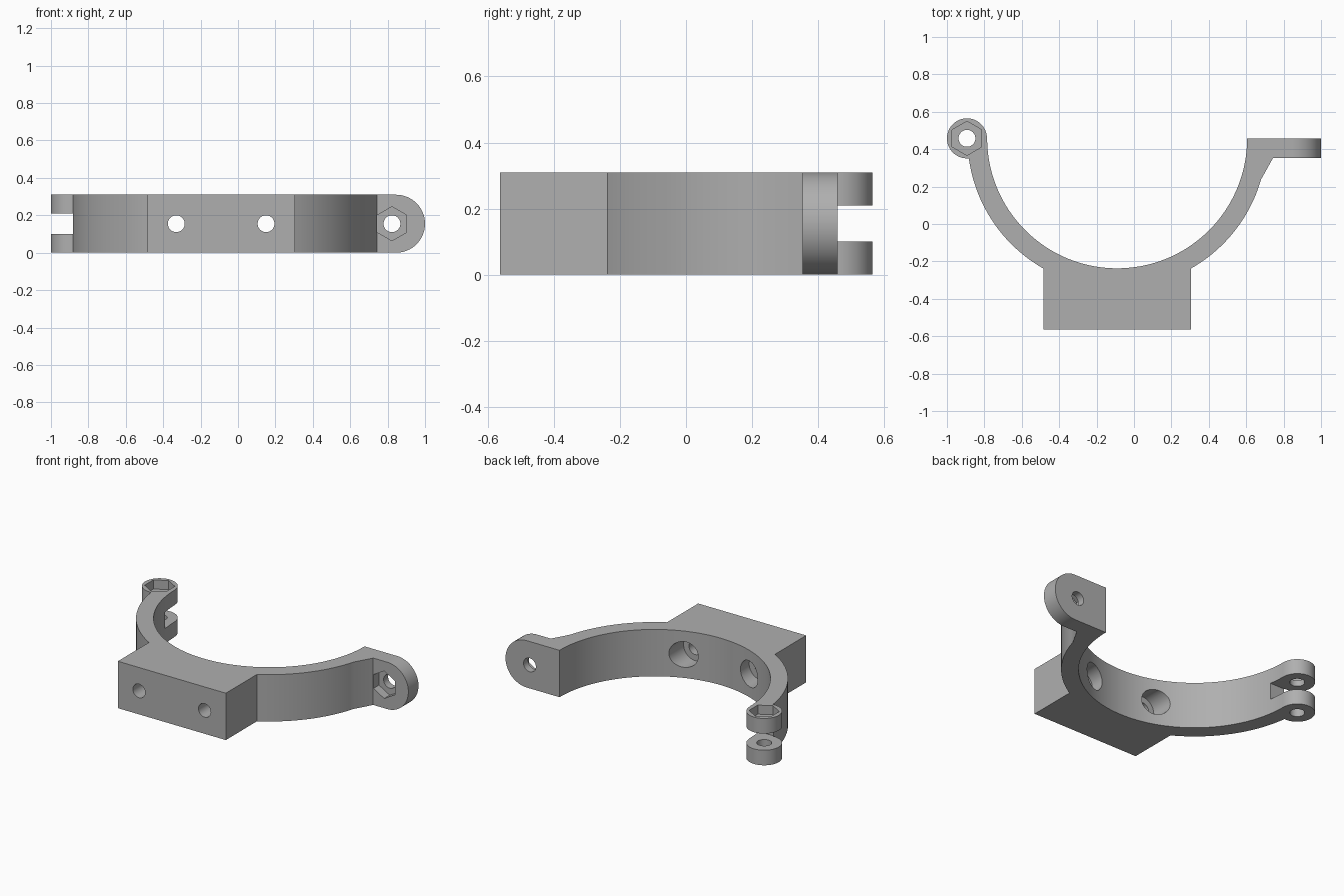
import bpy, bmesh
from math import sin, cos, pi, radians
from mathutils import Vector, Matrix

cube = bpy.data.objects.get("Cube")
if cube:
    bpy.data.objects.remove(cube, do_unlink=True)

grey = bpy.data.materials.new("plain grey")
grey.use_nodes = True
colour = (0.43, 0.43, 0.43, 1)
grey.diffuse_color = colour
grey.node_tree.nodes["Principled BSDF"].inputs["Base Color"].default_value = colour

H = 0.31            # strap height
MID = H / 2
CX, CY = -0.09, 0.458   # centre of the strap arc
R_IN, R_OUT = 0.695, 0.80
TAB_Y = 0.352       # front face of the bolt tab
PIN = Vector((-0.893, CY, 0))
UP = Matrix.Identity(3)
# local x, y, z become world x, z, -y
FORWARD = Matrix(((1, 0, 0), (0, 0, -1), (0, 1, 0)))


def prism(name, points, depth, origin=(0, 0, 0), turn=UP):
    """Extrude a flat outline along its local z."""
    bm = bmesh.new()
    face = bm.faces.new([bm.verts.new((x, y, 0)) for x, y in points])
    new = bmesh.ops.extrude_face_region(bm, geom=[face])["geom"]
    bmesh.ops.translate(bm, vec=(0, 0, depth),
                        verts=[v for v in new if isinstance(v, bmesh.types.BMVert)])
    bmesh.ops.recalc_face_normals(bm, faces=bm.faces)
    bmesh.ops.transform(bm, matrix=Matrix.Translation(origin) @ turn.to_4x4(), verts=bm.verts)
    mesh = bpy.data.meshes.new(name)
    bm.to_mesh(mesh)
    bm.free()
    mesh.materials.append(grey)
    obj = bpy.data.objects.new(name, mesh)
    bpy.context.collection.objects.link(obj)
    return obj


def arc(r, a, b, n, cx=0, cy=0):
    angles = [radians(a + (b - a) * i / n) for i in range(n + 1)]
    return [(cx + r * cos(t), cy + r * sin(t)) for t in angles]


def disc(r, n=48):
    return arc(r, 0, 360, n, 0, 0)[:-1]


def hexagon(r):
    return arc(r, 90, 450, 6)[:-1]


def box(x0, x1, y0, y1):
    return [(x0, y0), (x1, y0), (x1, y1), (x0, y1)]


def combine(target, other, operation):
    mod = target.modifiers.new(operation, "BOOLEAN")
    mod.operation = operation
    mod.solver = "EXACT"
    mod.object = other
    bpy.context.view_layer.objects.active = target
    bpy.ops.object.modifier_apply(modifier=mod.name)
    bpy.data.objects.remove(other, do_unlink=True)


# Half-round strap with mounting block and gusseted tab root
outline = arc(R_OUT, 180, 240.4, 30, CX, CY)
outline += [(-0.485, -0.563), (0.305, -0.563)]
outline += arc(R_OUT, 299.6, 344, 22, CX, CY)
outline += [(0.743, TAB_Y), (0.83, TAB_Y), (0.83, CY)]
outline += arc(R_IN, 360, 180, 90, CX, CY)
body = prism("clamp_strap", outline, H)

# Rounded bolt tab
tab = arc(MID, -90, 90, 32, 0.845, MID) + [(0.76, H), (0.76, 0)]
combine(body, prism("bolt_tab", tab, CY - TAB_Y, (0, CY, 0), FORWARD), "UNION")

# Hinge knuckle
combine(body, prism("hinge_knuckle", disc(0.107, 64), H, PIN), "UNION")

# Slot that splits the knuckle into two ears
slot = box(-1.1, -0.7, 0.347, 0.7)
combine(body, prism("knuckle_slot", slot, 0.11, (0, 0, 0.10)), "DIFFERENCE")

# Hinge pin hole with nut pocket on top
combine(body, prism("pin_hole", disc(0.045), 0.6, PIN - Vector((0, 0, 0.1))), "DIFFERENCE")
combine(body, prism("pin_nut_pocket", hexagon(0.091), 0.2, PIN + Vector((0, 0, 0.25))), "DIFFERENCE")

# Tab bolt hole with nut pocket on the front
combine(body, prism("tab_hole", disc(0.045), 0.4, (0.823, 0.6, MID), FORWARD), "DIFFERENCE")
combine(body, prism("tab_nut_pocket", hexagon(0.091), 0.2, (0.823, 0.41, MID), FORWARD), "DIFFERENCE")

# Counterbored mounting screw holes
for x in (CX - 0.24, CX + 0.24):
    combine(body, prism("screw_hole", disc(0.045), 0.9, (x, 0.2, MID), FORWARD), "DIFFERENCE")
    combine(body, prism("counterbore", disc(0.085), 0.51, (x, 0.2, MID), FORWARD), "DIFFERENCE")

# Smooth curved walls, crisp edges
bpy.ops.object.select_all(action="DESELECT")
body.select_set(True)
bpy.context.view_layer.objects.active = body
bpy.ops.object.shade_smooth_by_angle(angle=radians(25))
